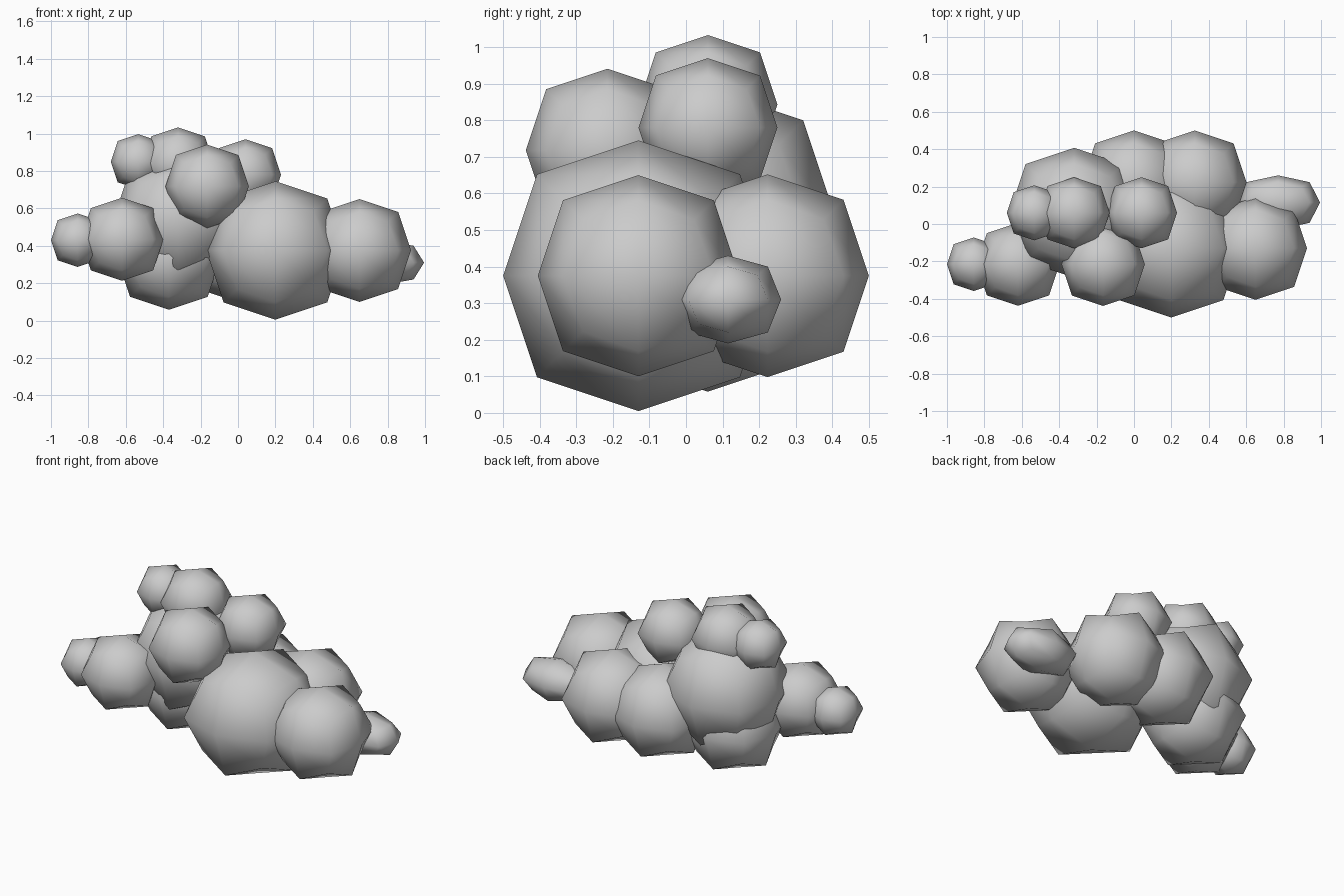
import bpy

if "Cube" in bpy.data.objects:
    bpy.data.objects.remove(bpy.data.objects["Cube"])

# Puffy cloud: each lump is a cube rounded by one subdivision level
# name, centre (x, y, z), half sizes (x, y, z)
PUFFS = [
    ("main_puff", (0.20, -0.13, 0.375), (0.37,) * 3),
    ("right_puff", (0.65, -0.13, 0.375), (0.275,) * 3),
    ("left_puff", (-0.62, -0.215, 0.435), (0.222,) * 3),
    ("left_tip_puff", (-0.857, -0.215, 0.43), (0.143,) * 3),
    ("front_upper_puff", (-0.165, -0.215, 0.718), (0.223,) * 3),
    ("top_puff", (-0.32, 0.06, 0.843), (0.19,) * 3),
    ("top_left_puff", (-0.533, 0.06, 0.85), (0.147,) * 3),
    ("top_right_puff", (0.04, 0.06, 0.78), (0.19,) * 3),
    ("centre_puff", (-0.32, 0.06, 0.54), (0.347,) * 3),
    ("lower_puff", (-0.37, 0.06, 0.335), (0.277,) * 3),
    ("back_puff", (0.0, 0.223, 0.375), (0.277,) * 3),
    ("back_right_puff", (0.325, 0.223, 0.375), (0.277,) * 3),
    ("right_tip_puff", (0.77, 0.115, 0.31), (0.225, 0.145, 0.12)),
]


def puff(name, centre, half):
    bpy.ops.mesh.primitive_cube_add(size=2, location=centre)
    ob = bpy.context.object
    ob.name = name
    ob.scale = half
    bpy.ops.object.transform_apply(location=False, rotation=False, scale=True)
    bpy.ops.object.shade_smooth()
    sub = ob.modifiers.new("round", 'SUBSURF')
    sub.levels = sub.render_levels = 1
    sub.use_limit_surface = False


for p in PUFFS:
    puff(*p)
